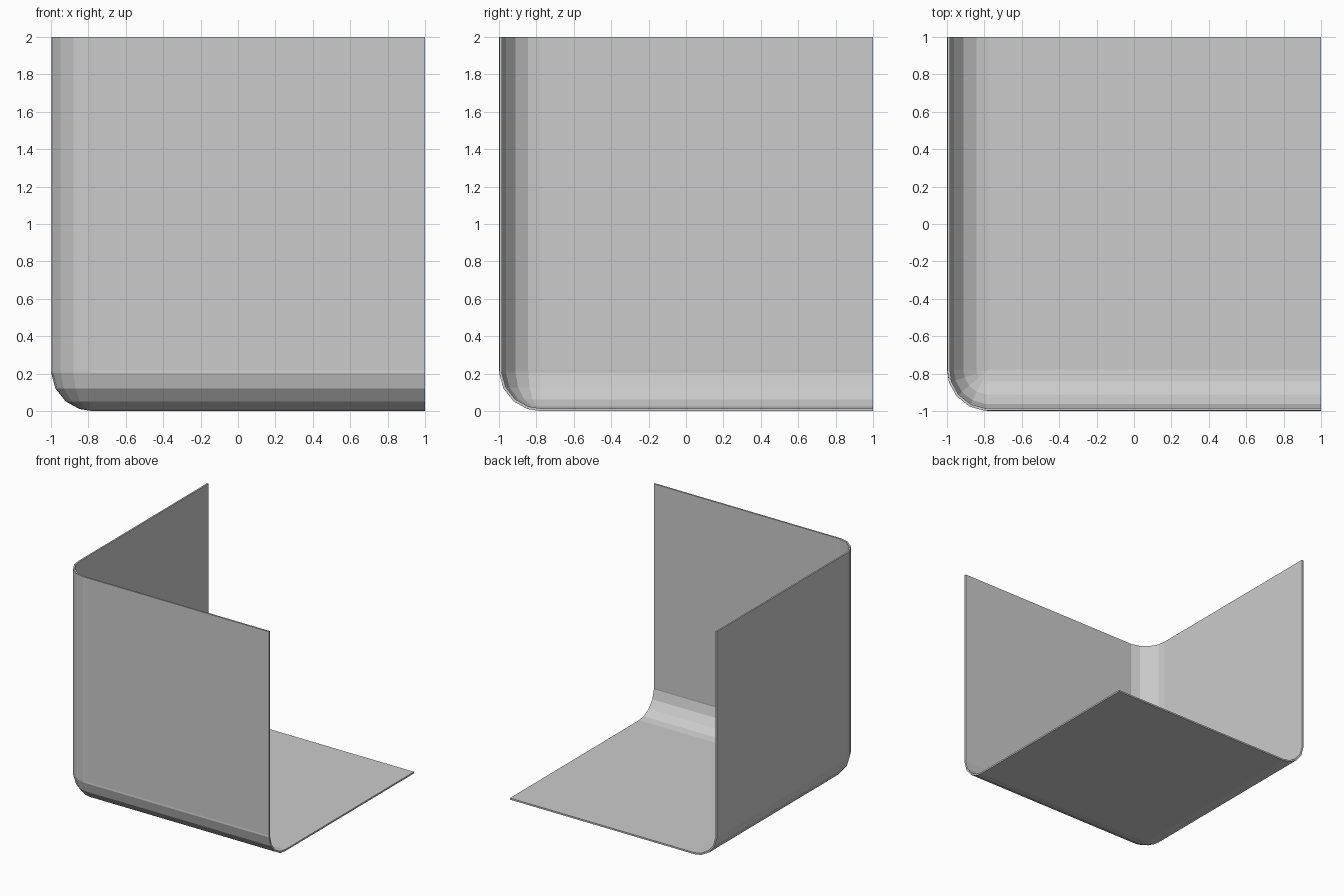
import bpy, bmesh
from math import sin, cos, radians
from mathutils import Vector

if "Cube" in bpy.data.objects:
    bpy.data.objects.remove(bpy.data.objects["Cube"])

R, END, TOP, THICK = 0.22, 1.0, 2.0, 0.014
C = Vector((-1 + R, -1 + R, R))            # centre of the rounded corner
ANGLES = [0, 4, 27, 50, 72, 90]            # facet steps of every rounded edge

bm = bmesh.new()


def corner(az, lat):
    """Point on the rounded corner: az 0 = front, 90 = left; lat 90 = down."""
    r = R - 0.002 if lat == 0 and az in (0, 90) else R
    a, b = radians(az), radians(lat)
    return C + r * Vector((-sin(a) * cos(b), -cos(a) * cos(b), -sin(b)))


def face(points):
    f = bm.faces.new([bm.verts.new(p) for p in points])
    f.normal_update()
    if f.normal.dot(f.calc_center_median() - Vector((0, 0, 1))) < 0:
        f.normal_flip()


def moved(p, axis, value):
    q = p.copy()
    q[axis] = value
    return q


def strip(profile, axis, value):
    """Sweep a profile straight along one axis."""
    for p, q in zip(profile, profile[1:]):
        face([p, q, moved(q, axis, value), moved(p, axis, value)])


def panel(p, ax1, v1, ax2, v2):
    a = moved(p, ax1, v1)
    face([p, a, moved(a, ax2, v2), moved(p, ax2, v2)])


# front wall, left wall and floor
panel(corner(0, 0), 0, END, 2, TOP)
panel(corner(90, 0), 1, END, 2, TOP)
panel(corner(0, 90), 0, END, 1, END)

# rounded edges: front bottom, left bottom, upright
strip([corner(0, t) for t in ANGLES], 0, END)
strip([corner(90, t) for t in ANGLES], 1, END)
strip([corner(t, 0) for t in ANGLES], 2, TOP)

# ball-shaped corner where the three edges meet
for a0, a1 in zip(ANGLES, ANGLES[1:]):
    for b0, b1 in zip(ANGLES, ANGLES[1:]):
        pts = [corner(a0, b0), corner(a1, b0), corner(a1, b1)]
        if b1 < 90:
            pts.append(corner(a0, b1))
        face(pts)

bmesh.ops.remove_doubles(bm, verts=bm.verts, dist=1e-4)
mesh = bpy.data.meshes.new("corner_shell")
bm.to_mesh(mesh)
bm.free()
shell = bpy.data.objects.new("corner_shell", mesh)
bpy.context.collection.objects.link(shell)

# sheet thickness, grown inward
mod = shell.modifiers.new("thickness", 'SOLIDIFY')
mod.thickness = THICK
mod.offset = -1
mod.use_even_offset = True
